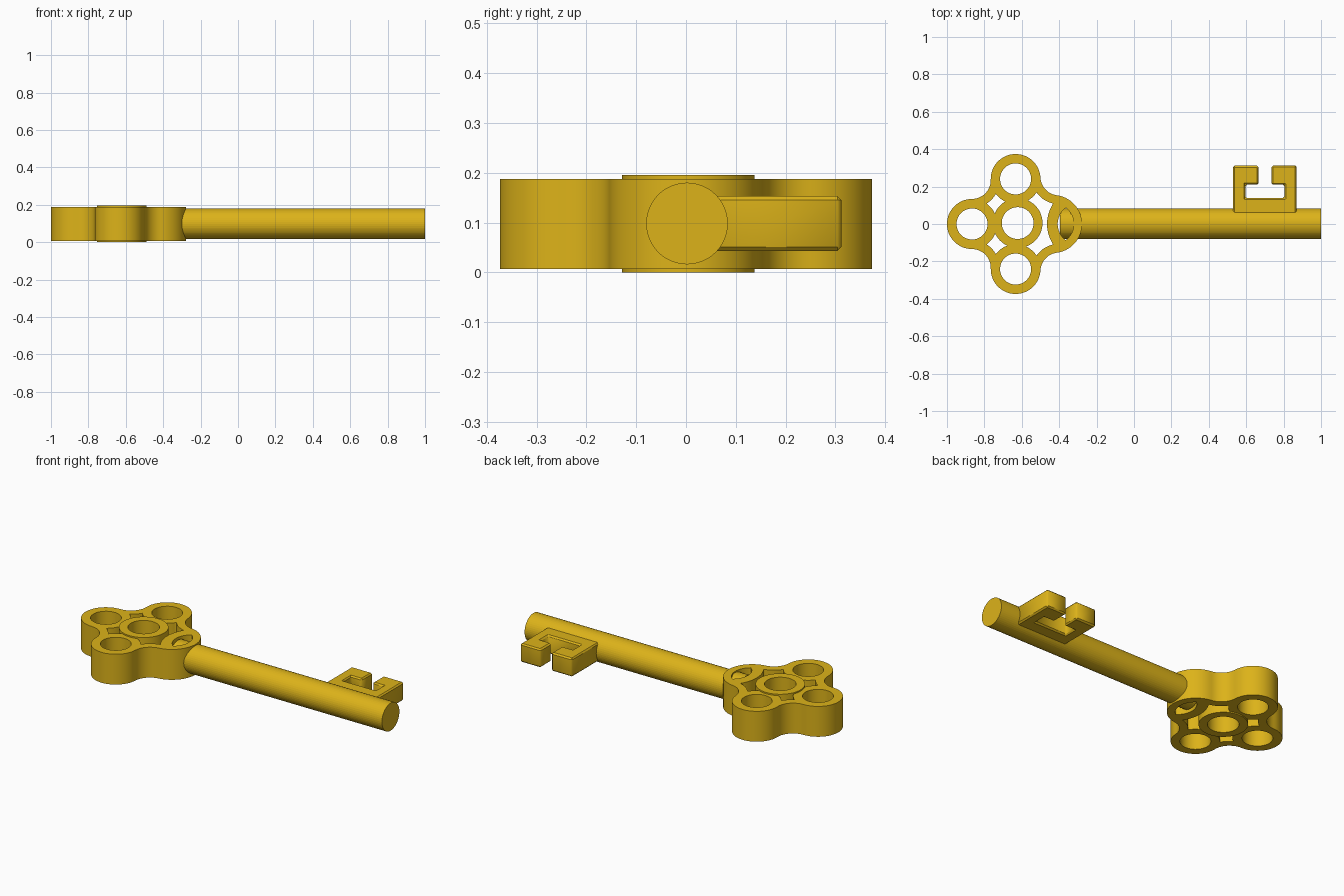
import bpy, math
from mathutils import Vector as V

if "Cube" in bpy.data.objects:
    bpy.data.objects.remove(bpy.data.objects["Cube"])

gold = bpy.data.materials.new("gold")
gold.diffuse_color = (0.72, 0.45, 0.01, 1)
gold.use_nodes = True
gold.node_tree.nodes["Principled BSDF"].inputs["Base Color"].default_value = gold.diffuse_color


def arc(c, r, a0, a1, ccw=True, n=20):
    """Points along an arc, end point left out."""
    turn = (a1 - a0) % math.tau if ccw else -((a0 - a1) % math.tau)
    return [(c[0] + r * math.cos(a0 + turn * k / n),
             c[1] + r * math.sin(a0 + turn * k / n)) for k in range(n)]


def circle(c, r, n=48):
    return [(c[0] + r * math.cos(math.tau * k / n),
             c[1] + r * math.sin(math.tau * k / n)) for k in range(n)]


def ang(p, c):
    return math.atan2(p[1] - c[1], p[0] - c[0])


def meet(c1, r1, c2, r2, side):
    """Where two circles meet; side 1 is left of c1->c2, -1 is right."""
    d = c2 - c1
    u = d.normalized()
    a = (r1 * r1 - r2 * r2 + d.length_squared) / (2 * d.length)
    h = math.sqrt(r1 * r1 - a * a)
    return c1 + u * a + V((-u.y, u.x)) * h * side


def plate(name, loops, z0, z1):
    """Flat shape with holes, extruded from z0 to z1."""
    cu = bpy.data.curves.new(name, 'CURVE')
    cu.dimensions, cu.fill_mode, cu.extrude = '2D', 'BOTH', (z1 - z0) / 2
    for pts in loops:
        s = cu.splines.new('POLY')
        s.points.add(len(pts) - 1)
        for p, q in zip(s.points, pts):
            p.co = (q[0], q[1], 0, 1)
        s.use_cyclic_u = True
    ob = bpy.data.objects.new(name, cu)
    ob.location.z = (z0 + z1) / 2
    bpy.context.collection.objects.link(ob)
    bpy.ops.object.select_all(action='DESELECT')
    ob.select_set(True)
    bpy.context.view_layer.objects.active = ob
    bpy.ops.object.convert(target='MESH')
    ob = bpy.context.object
    ob.data.materials.clear()
    ob.data.materials.append(gold)
    return ob


# Clover frame: lobes right, top, left, bottom, joined by hollow fillets
lobes = [(V((-0.433, 0)), 0.155), (V((-0.633, 0.241)), 0.133),
         (V((-0.866, 0)), 0.134), (V((-0.633, -0.241)), 0.133)]
inner = [(V((-0.265, 0)), 0.2)] + lobes[1:]
FIL, WALL = 0.10, 0.047
fil = []
for i in range(4):
    (c1, r1), (c2, r2) = lobes[i], lobes[(i + 1) % 4]
    fil.append(meet(c1, r1 + FIL, c2, r2 + FIL, -1))

outline, inside = [], []
for i in range(4):
    c, r = lobes[i]
    f, prev, nxt = fil[i], fil[i - 1], (i + 1) % 4
    outline += arc(c, r, ang(prev, c), ang(f, c), True, 32)
    outline += arc(f, FIL, ang(c, f), ang(lobes[nxt][0], f), False, 12)
    c, r = inner[i]
    start = meet(c, r, prev, FIL + WALL, -1)
    end = meet(c, r, f, FIL + WALL, 1)
    after = meet(*inner[nxt], f, FIL + WALL, -1)
    inside += arc(c, r, ang(start, c), ang(end, c), False, 20)
    inside += arc(f, FIL + WALL, ang(end, f), ang(after, f), False, 12)

eye = arc((-0.43, 0), 0.108, -0.93, 0.93) + \
    arc((-0.30, 0), 0.108, math.pi - 0.93, math.pi + 0.93)
holes = [circle(c, 0.083) for c, r in lobes[1:]]
plate("bow_frame", [outline, inside, eye] + holes, 0.007, 0.187)

# Centre ring, slightly taller than the frame
mid = (-0.622, 0.005)
plate("bow_centre_ring", [circle(mid, 0.133), circle(mid, 0.085)], 0, 0.195)

# Round shaft
bpy.ops.mesh.primitive_cylinder_add(vertices=48, radius=0.082, depth=1.395,
                                    location=(0.3025, 0.002, 0.098),
                                    rotation=(0, math.pi / 2, 0))
shaft = bpy.context.object
shaft.name = "shaft"
shaft.data.materials.append(gold)

# Key bit: a C-shaped plate with softened edges
half = [(0.17, 0.05), (0.17, 0.312), (0.035, 0.312), (0.035, 0.21),
        (0.105, 0.21), (0.105, 0.14)]
bit = plate("key_bit", [[(0.70 + x, y) for x, y in half] +
                        [(0.70 - x, y) for x, y in reversed(half)]],
            0.043, 0.153)
weld = bit.modifiers.new("weld", 'WELD')
weld.merge_threshold = 0.0005
bev = bit.modifiers.new("bevel", 'BEVEL')
bev.width, bev.segments = 0.008, 1
